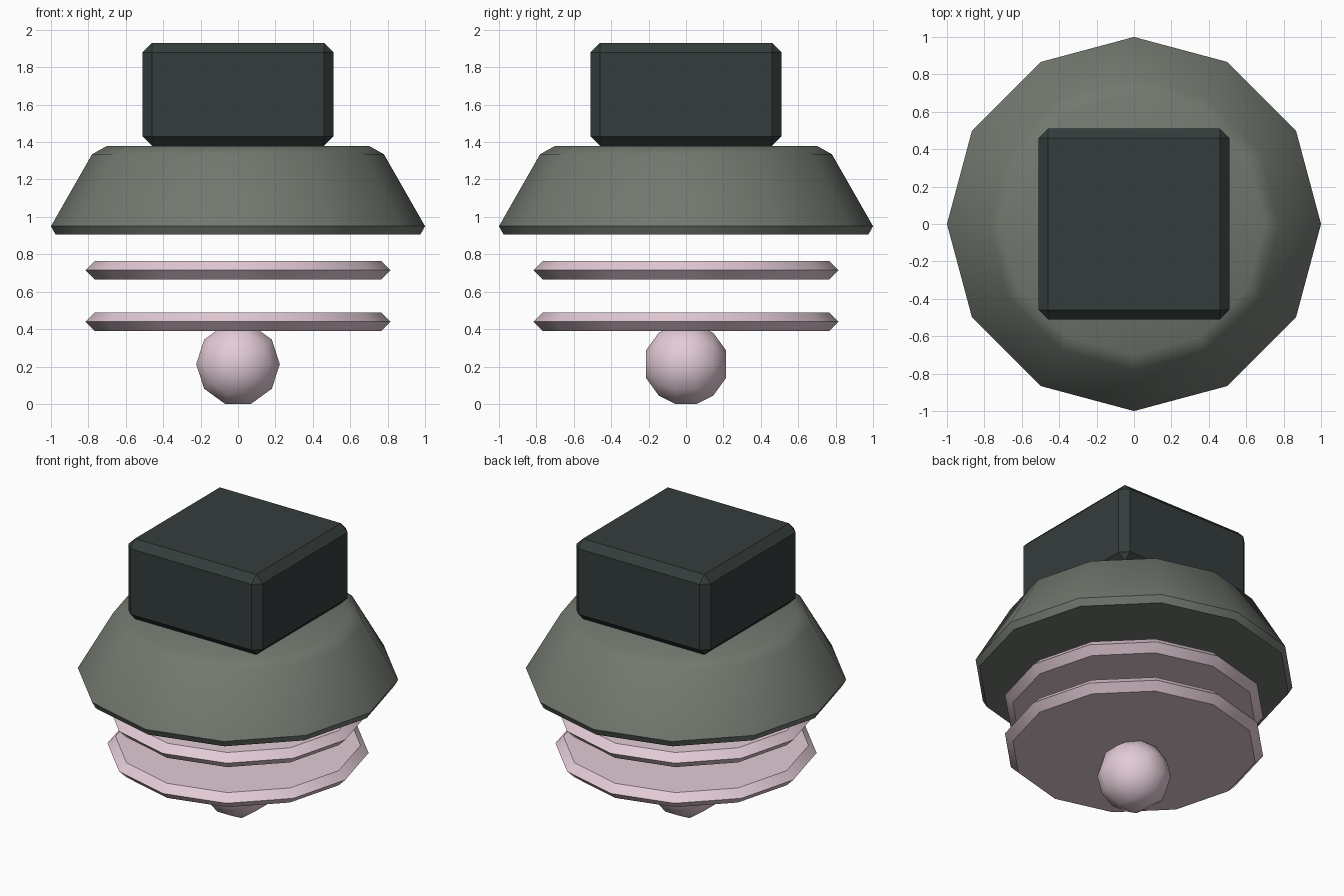
import bpy, bmesh, math

if "Cube" in bpy.data.objects:
    bpy.data.objects.remove(bpy.data.objects["Cube"])


def material(name, rgb):
    m = bpy.data.materials.new(name)
    m.diffuse_color = (*rgb, 1.0)
    m.use_nodes = True
    m.node_tree.nodes["Principled BSDF"].inputs["Base Color"].default_value = m.diffuse_color
    return m


slate = material("dark_slate", (0.034, 0.047, 0.045))
grey = material("grey_green", (0.168, 0.188, 0.160))
pink = material("pale_pink", (0.77, 0.60, 0.68))


def finish(name, bm, mat, smooth_angle=None):
    bmesh.ops.recalc_face_normals(bm, faces=bm.faces)
    mesh = bpy.data.meshes.new(name)
    bm.to_mesh(mesh)
    bm.free()
    mesh.materials.append(mat)
    obj = bpy.data.objects.new(name, mesh)
    bpy.context.collection.objects.link(obj)
    if smooth_angle:
        bpy.ops.object.select_all(action='DESELECT')
        obj.select_set(True)
        bpy.context.view_layer.objects.active = obj
        bpy.ops.object.shade_smooth_by_angle(angle=math.radians(smooth_angle))
    return obj


def lathe(name, profile, sides, mat, smooth_angle):
    """Capped solid of revolution from (radius, height) points."""
    bm = bmesh.new()
    rings = []
    for r, z in profile:
        rings.append([bm.verts.new((r * math.cos(2 * math.pi * i / sides),
                                    r * math.sin(2 * math.pi * i / sides), z))
                      for i in range(sides)])
    for a, b in zip(rings, rings[1:]):
        for i in range(sides):
            j = (i + 1) % sides
            bm.faces.new((a[i], a[j], b[j], b[i]))
    bm.faces.new(rings[0][::-1])
    bm.faces.new(rings[-1])
    return finish(name, bm, mat, smooth_angle)


# Chamfered top block
bm = bmesh.new()
bmesh.ops.create_cube(bm, size=1.0)
bmesh.ops.scale(bm, vec=(1.02, 1.02, 0.55), verts=bm.verts)
bmesh.ops.translate(bm, vec=(0, 0, 1.655), verts=bm.verts)
bmesh.ops.bevel(bm, geom=bm.edges[:], offset=0.05, segments=1,
                affect='EDGES', offset_type='OFFSET')
finish("top_block", bm, slate)

# Tapered skirt
lathe("skirt", [(0.975, 0.905), (1.0, 0.95), (0.78, 1.335), (0.70, 1.38)],
      12, grey, 35)

# Two floating discs
for label, z in (("upper_disc", 0.715), ("lower_disc", 0.44)):
    lathe(label, [(0.765, z - 0.05), (0.815, z), (0.765, z + 0.05)],
          12, pink, 35)

# Ball at the bottom, its axis lying along y
half = [(0.079, 0.213), (0.176, 0.146), (0.2235, 0.058)]
ball = lathe("ball", [(r, -y) for r, y in half] + half[::-1], 10, pink, 60)
ball.rotation_euler = (math.pi / 2, 0, 0)
ball.location.z = 0.2126
